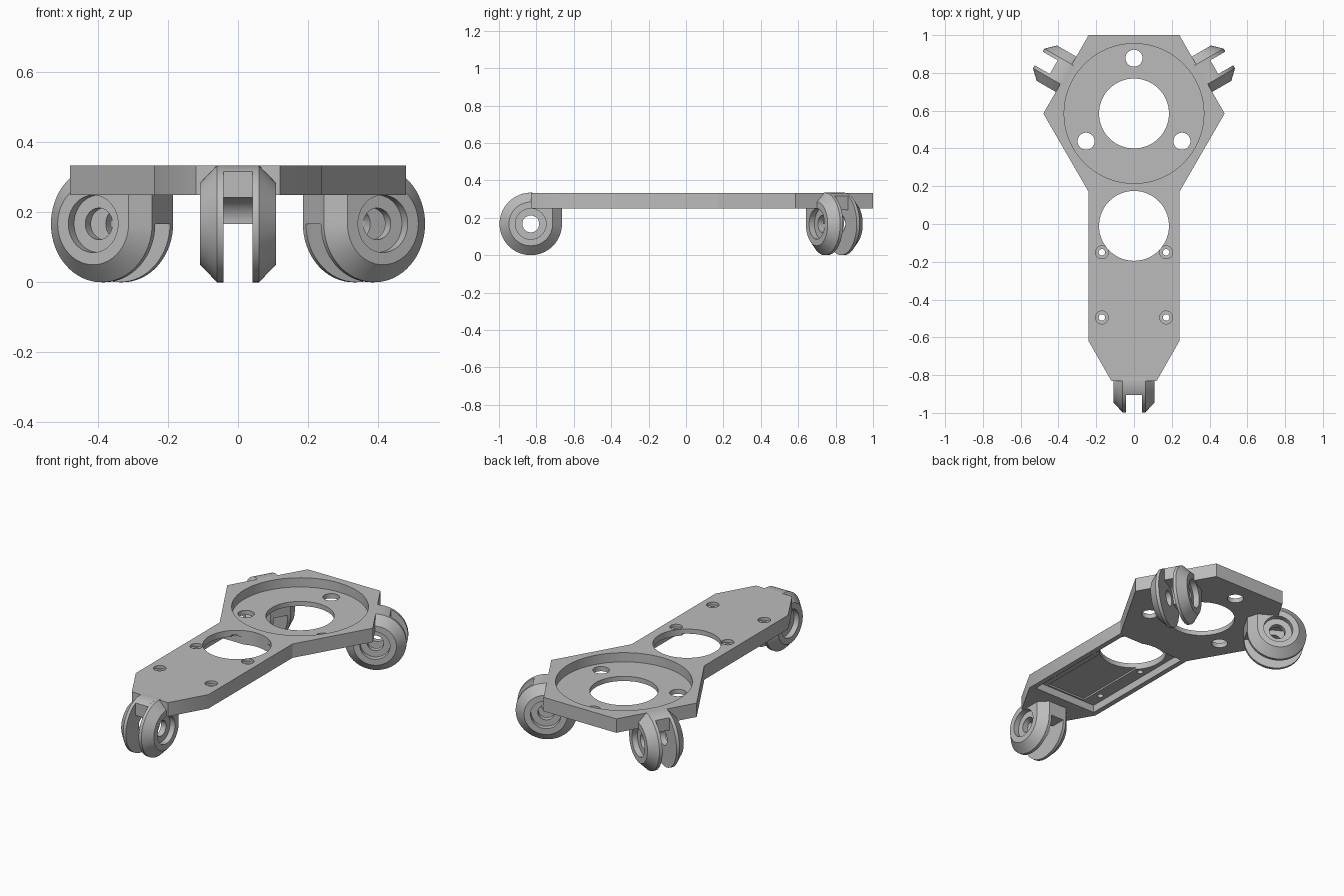
import bpy, bmesh, math
from mathutils import Matrix, Vector

cube = bpy.data.objects.get("Cube")
if cube:
    bpy.data.objects.remove(cube, do_unlink=True)

GREY = (0.5, 0.5, 0.5, 1)
mat = bpy.data.materials.new("light grey")
mat.use_nodes = True
mat.diffuse_color = GREY
mat.node_tree.nodes["Principled BSDF"].inputs["Base Color"].default_value = GREY

TOP, BOTTOM = 0.333, 0.25
HEX_Y, HEX_R = 0.585, 0.48
AXLE_Z, R = 0.167, 0.167
SEG = 64


def make(name, bm):
    bmesh.ops.recalc_face_normals(bm, faces=bm.faces)
    mesh = bpy.data.meshes.new(name)
    bm.to_mesh(mesh)
    bm.free()
    mesh.materials.append(mat)
    obj = bpy.data.objects.new(name, mesh)
    bpy.context.collection.objects.link(obj)
    return obj


def prism(name, points, depth):
    """Extrude a closed loop of 3D points along a vector."""
    bm = bmesh.new()
    face = bm.faces.new([bm.verts.new(p) for p in points])
    ext = bmesh.ops.extrude_face_region(bm, geom=[face])["geom"]
    bmesh.ops.translate(bm, vec=depth, verts=[v for v in ext if isinstance(v, bmesh.types.BMVert)])
    return make(name, bm)


def cone(x, y, z0, z1, r0, r1=None):
    """Upright cylinder or cone used as a cutter."""
    bm = bmesh.new()
    bmesh.ops.create_cone(bm, cap_ends=True, segments=SEG, radius1=r0,
                          radius2=r0 if r1 is None else r1, depth=z1 - z0,
                          matrix=Matrix.Translation((x, y, (z0 + z1) / 2)))
    return make("cutter", bm)


def box(x0, x1, y0, y1, z0, z1):
    return prism("cutter", [(x0, y0, z0), (x1, y0, z0), (x1, y1, z0), (x0, y1, z0)], (0, 0, z1 - z0))


def cut(obj, cutters):
    """Subtract the cutters, bake the result and remove them."""
    for c in cutters:
        c.hide_render = True
        m = obj.modifiers.new("cut", "BOOLEAN")
        m.operation, m.solver, m.object = "DIFFERENCE", "EXACT", c
    bpy.context.view_layer.update()
    deps = bpy.context.evaluated_depsgraph_get()
    mesh = bpy.data.meshes.new_from_object(obj.evaluated_get(deps))
    obj.modifiers.clear()
    obj.data = mesh
    for c in cutters:
        bpy.data.objects.remove(c, do_unlink=True)


def smooth(obj):
    bpy.ops.object.select_all(action="DESELECT")
    obj.select_set(True)
    bpy.context.view_layer.objects.active = obj
    bpy.ops.object.shade_smooth_by_angle(angle=math.radians(30))


# Base plate: hexagonal head and tapered arm
half = [(0.12, -0.83), (0.24, -0.62), (0.24, 0.17), (HEX_R, HEX_Y), (0.24, 1.0)]
outline = half + [(-x, y) for x, y in reversed(half)]
plate = prism("base_plate", [(x, y, BOTTOM) for x, y in outline], (0, 0, TOP - BOTTOM))


def recess():
    return cone(0, HEX_Y, 0.278, 0.5, 0.37)


cutters = [recess(), cone(0, HEX_Y, 0, 0.5, 0.185),
           box(-0.21, 0.21, -0.6, 0.16, 0.2, 0.295),
           box(-0.13, 0.13, -0.59, 0.15, 0.2, 0.305),
           cone(0, -0.01, 0, 0.5, 0.185)]
for deg in (90, 210, 330):
    a = math.radians(deg)
    cutters.append(cone(0.293 * math.cos(a), HEX_Y + 0.293 * math.sin(a), 0, 0.5, 0.045))
# Countersunk screw holes
for x in (-0.17, 0.17):
    for y in (-0.15, -0.495):
        cutters += [cone(x, y, 0, 0.5, 0.017), cone(x, y, 0.316, 0.35, 0.034)]
cut(plate, cutters)
smooth(plate)


def fork_cheek(name, s):
    """One chamfered cheek with its square upper inner corner."""
    bm = bmesh.new()
    for x, r in ((0.042, R), (0.06, R), (0.108, 0.117)):
        for i in range(SEG):
            a = 2 * math.pi * i / SEG
            bm.verts.new((s * x, r * math.cos(a), r * math.sin(a)))
        bm.verts.new((s * x, r, 0.083))
    hull = bmesh.ops.convex_hull(bm, input=bm.verts)
    loose = [v for v in bm.verts if not v.link_faces]
    bmesh.ops.delete(bm, geom=loose, context="VERTS")
    bmesh.ops.dissolve_limit(bm, angle_limit=0.005, verts=bm.verts, edges=bm.edges)
    obj = make(name, bm)
    # Axle hole and counterbore
    turn = Matrix.Rotation(math.pi / 2, 4, "Y")
    tools = [cone(0, 0, -0.2, 0.2, 0.045)]
    tools.append(cone(0, 0, 0.075, 0.2, 0.082) if s > 0 else cone(0, 0, -0.2, -0.075, 0.082))
    for t in tools:
        t.data.transform(turn)
    cut(obj, tools)
    return obj


def fork_bridge(name):
    """Block joining the cheeks above the wheel slot."""
    def arc(r, a0, a1, n=12):
        return [(r * math.cos(math.radians(a0 + (a1 - a0) * i / n)),
                 r * math.sin(math.radians(a0 + (a1 - a0) * i / n))) for i in range(n + 1)]
    pts = [(-0.075, 0.075)] + arc(0.075, 90, 0) + [(R, 0), (R, 0.083)] + arc(R, 53, 116.7, 16)
    return prism(name, [(-0.042, y, z) for y, z in pts], (0.084, 0, 0))


# Three caster forks, one at the arm tip and two on the head
apothem = HEX_R * math.cos(math.pi / 6)
places = {"front": (0, Vector((0, -0.83, AXLE_Z)))}
for side, s in (("back_left", 1), ("back_right", -1)):
    a = math.radians(90 - 60 * s)
    places[side] = (s * 120, Vector((apothem * math.cos(a), HEX_Y + apothem * math.sin(a), AXLE_Z)))
for where, (deg, pos) in places.items():
    m = Matrix.Translation(pos) @ Matrix.Rotation(math.radians(deg), 4, "Z")
    parts = [fork_cheek(where + "_fork_left_cheek", 1),
             fork_cheek(where + "_fork_right_cheek", -1),
             fork_bridge(where + "_fork_bridge")]
    for p in parts:
        p.data.transform(m)
        if where != "front":
            cut(p, [recess()])
        smooth(p)
